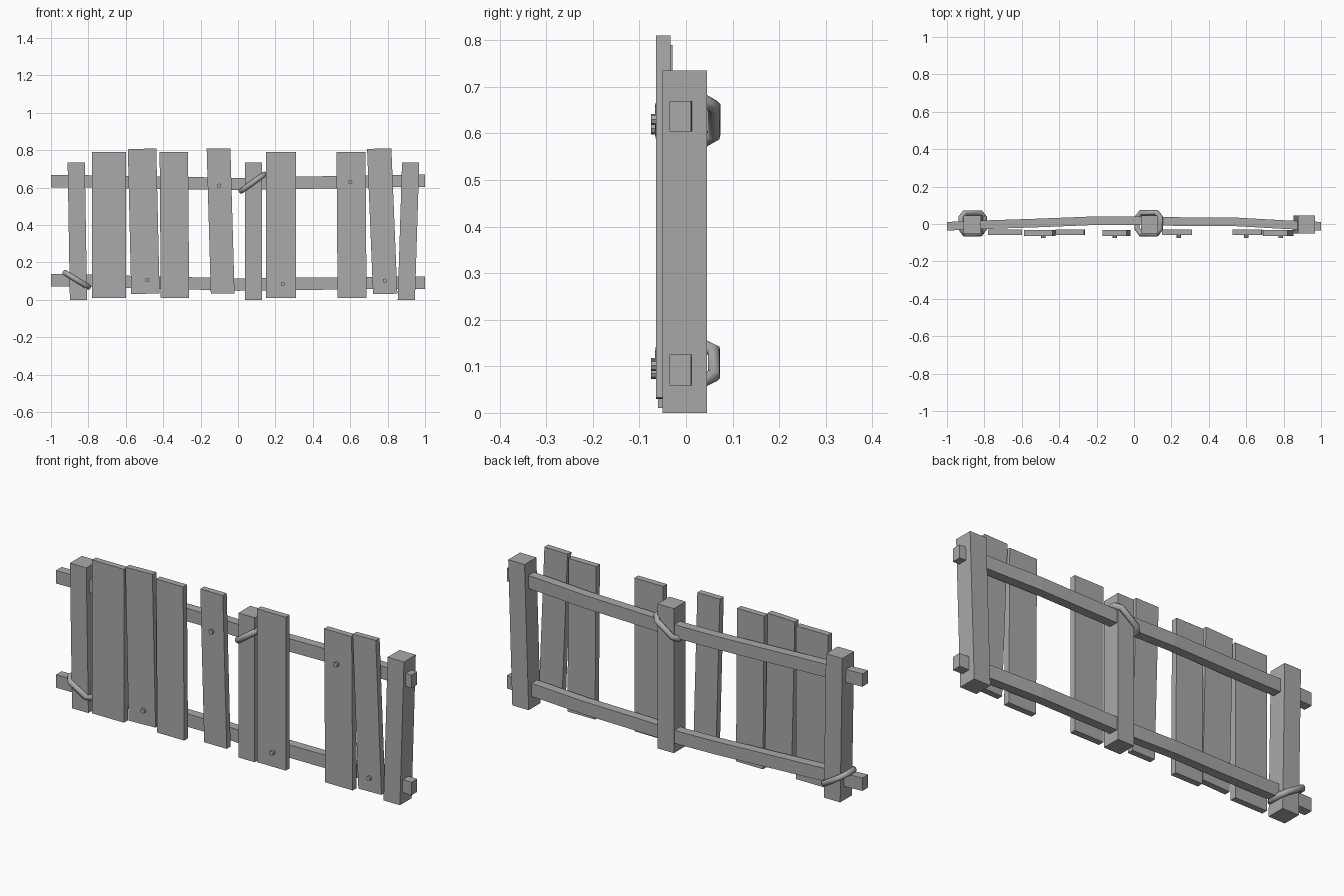
import bpy, bmesh
from math import pi
from mathutils import Vector, Matrix

cube = bpy.data.objects.get("Cube")
if cube:
    bpy.data.objects.remove(cube)

grey = bpy.data.materials.new("weathered_grey")
grey.use_nodes = True
grey.diffuse_color = (0.4, 0.4, 0.4, 1)
grey.node_tree.nodes["Principled BSDF"].inputs["Base Color"].default_value = (0.4, 0.4, 0.4, 1)


def add_object(name, bm):
    bmesh.ops.recalc_face_normals(bm, faces=bm.faces)
    mesh = bpy.data.meshes.new(name)
    bm.to_mesh(mesh)
    bm.free()
    mesh.materials.append(grey)
    obj = bpy.data.objects.new(name, mesh)
    bpy.context.collection.objects.link(obj)
    return obj


def loft(bm, rings):
    """Skin a row of equal rings and close both ends."""
    rows = [[bm.verts.new(p) for p in ring] for ring in rings]
    for a, b in zip(rows, rows[1:]):
        for i in range(len(a)):
            j = (i + 1) % len(a)
            bm.faces.new((a[i], a[j], b[j], b[i]))
    bm.faces.new(rows[0])
    bm.faces.new(rows[-1])


def upright(name, bottom_x, top_x, width, y0, y1, z0, z1, skew=0):
    """Leaning board; skew lifts its right end edges for a rough cut."""
    rings = []
    for x, z in ((bottom_x, z0), (top_x, z1)):
        l, r = x - width / 2, x + width / 2
        rings.append([(l, y0, z), (r, y0, z + skew), (r, y1, z + skew), (l, y1, z)])
    bm = bmesh.new()
    loft(bm, rings)
    return add_object(name, bm)


# Posts
for name, bx, tx in (("right_post", -0.853, -0.865), ("middle_post", 0.083, 0.083),
                     ("left_post", 0.9, 0.923)):
    upright(name, bx, tx, 0.092, -0.05, 0.045, 0, 0.735)

# Planks: bottom x, top x, width, bottom z, top z, skew
planks = [(-0.69, -0.69, 0.18, 0.01, 0.79, 0),
          (-0.495, -0.513, 0.152, 0.03, 0.805, 0.005),
          (-0.337, -0.343, 0.152, 0.01, 0.79, 0),
          (-0.082, -0.104, 0.127, 0.034, 0.808, 0),
          (0.23, 0.23, 0.162, 0.01, 0.79, 0),
          (0.61, 0.604, 0.155, 0.01, 0.79, 0),
          (0.787, 0.755, 0.13, 0.03, 0.807, 0.003)]
for i, (bx, tx, w, z0, z1, skew) in enumerate(planks):
    shift = -0.004 if z1 > 0.8 else 0
    upright(f"plank_{i + 1}", bx, tx, w, -0.06 + shift, -0.029 + shift, z0, z1, skew)

# Bowed rails: stations of x, y offset, sag
stations = [(-1, -0.012, 0), (-0.8, -0.004, -0.002), (-0.5, 0.006, -0.008), (-0.2, 0.018, -0.013),
            (0, 0.017, -0.017), (0.25, 0.013, -0.012), (0.55, 0.011, -0.007),
            (0.8, -0.003, -0.002), (1, -0.012, 0)]
for name, left_z, right_z in (("upper_rail", 0.635, 0.637), ("lower_rail", 0.105, 0.092)):
    bm = bmesh.new()
    rings = []
    for x, y, sag in stations:
        z = left_z + (right_z - left_z) * (x + 1) / 2 + sag
        rings.append([(x, y + dy, z + dz) for dy, dz in
                      ((-0.023, -0.033), (0.023, -0.033), (0.023, 0.033), (-0.023, 0.033))])
    loft(bm, rings)
    add_object(name, bm)

# Nail heads
for i, (x, z) in enumerate([(-0.485, 0.106), (-0.102, 0.61), (0.24, 0.085),
                            (0.6, 0.63), (0.785, 0.102)]):
    bm = bmesh.new()
    bmesh.ops.create_cone(bm, cap_ends=True, segments=8, radius1=0.012, radius2=0.012, depth=0.025,
                          matrix=Matrix.Translation((x, -0.063, z)) @ Matrix.Rotation(pi / 2, 4, "X"))
    add_object(f"nail_{i + 1}", bm)

# Slanted rope ties around two posts
outline = [(0.062, -0.025), (0.042, -0.053), (-0.042, -0.053), (-0.062, -0.025),
           (-0.062, 0.035), (-0.042, 0.06), (0.042, 0.06), (0.062, 0.035)]
for name, cx, cz, slope in (("lower_tie", -0.863, 0.107, -0.62), ("upper_tie", 0.079, 0.627, 0.72)):
    curve = bpy.data.curves.new(name, "CURVE")
    curve.dimensions = "3D"
    curve.bevel_depth = 0.015
    curve.bevel_resolution = 2
    spline = curve.splines.new("POLY")
    spline.points.add(len(outline) - 1)
    spline.use_cyclic_u = True
    for point, (x, y) in zip(spline.points, outline):
        point.co = (cx + x, y, cz + x * slope, 1)
    curve.materials.append(grey)
    tie = bpy.data.objects.new(name, curve)
    bpy.context.collection.objects.link(tie)
    bpy.ops.object.select_all(action="DESELECT")
    tie.select_set(True)
    bpy.context.view_layer.objects.active = tie
    bpy.ops.object.convert(target="MESH")
    bpy.ops.object.shade_smooth()
